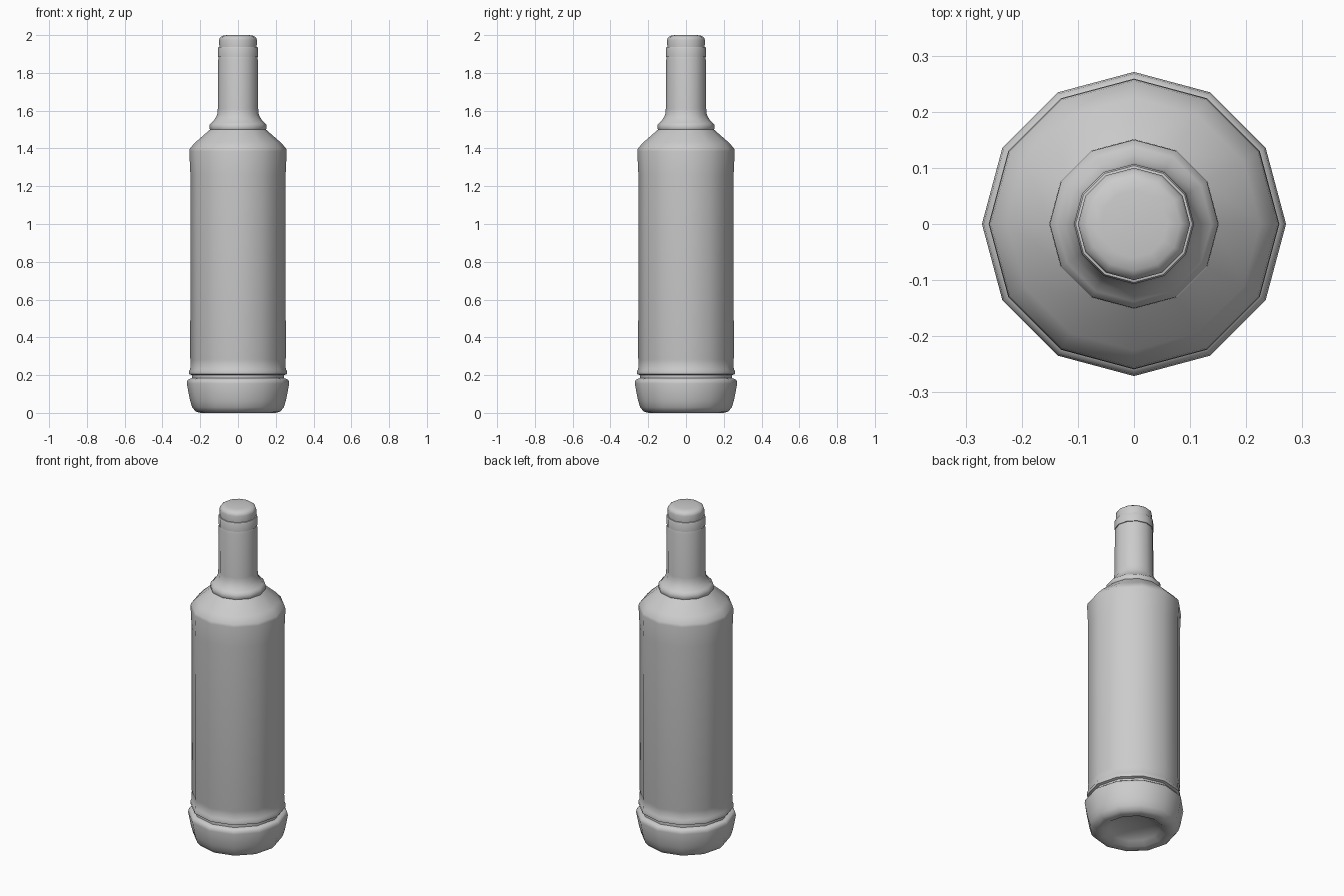
import bpy, bmesh, math

if "Cube" in bpy.data.objects:
    bpy.data.objects.remove(bpy.data.objects["Cube"])

SIDES = 12


def lathe(name, profile):
    """Revolve (radius, height) points around z; radius 0 closes at a pole."""
    bm = bmesh.new()
    rings = []
    for r, z in profile:
        if r == 0:
            rings.append([bm.verts.new((0, 0, z))] * SIDES)
        else:
            rings.append([bm.verts.new((r * math.cos(2 * math.pi * i / SIDES),
                                        r * math.sin(2 * math.pi * i / SIDES), z))
                          for i in range(SIDES)])
    for a, b in zip(rings, rings[1:]):
        for i in range(SIDES):
            j = (i + 1) % SIDES
            corners = dict.fromkeys((a[i], a[j], b[j], b[i]))
            bm.faces.new(list(corners))
    mesh = bpy.data.meshes.new(name)
    bm.to_mesh(mesh)
    bm.free()
    obj = bpy.data.objects.new(name, mesh)
    bpy.context.collection.objects.link(obj)
    bpy.ops.object.select_all(action='DESELECT')
    bpy.context.view_layer.objects.active = obj
    obj.select_set(True)
    bpy.ops.object.shade_smooth_by_angle(angle=math.radians(50))
    return obj


# Bottle: hollowed underside, flared foot, groove, body, shoulder and neck
lathe("bottle_body", [
    (0, 0.05), (0.09, 0.045), (0.14, 0.025), (0.17, 0.004), (0.20, 0.0),
    (0.225, 0.008), (0.243, 0.03), (0.252, 0.06), (0.256, 0.075),
    (0.271, 0.155), (0.268, 0.172), (0.258, 0.18),
    (0.243, 0.184), (0.243, 0.20), (0.258, 0.205), (0.259, 0.222),
    (0.253, 0.232), (0.251, 0.28), (0.253, 0.29), (0.252, 1.26),
    (0.258, 1.385), (0.255, 1.40), (0.225, 1.433), (0.148, 1.50),
    (0.151, 1.505), (0.150, 1.527), (0.138, 1.537), (0.123, 1.555),
    (0.110, 1.58), (0.107, 1.61), (0.105, 1.87), (0.102, 1.885)])

# Collar ring under the cap
lathe("cap_collar", [
    (0.102, 1.885), (0.107, 1.885), (0.107, 1.93), (0.104, 1.937), (0.099, 1.938)])

# Rounded cap
lathe("cap", [
    (0.099, 1.938), (0.100, 1.975), (0.096, 1.987), (0.083, 1.996),
    (0.06, 2.0), (0, 2.0)])
